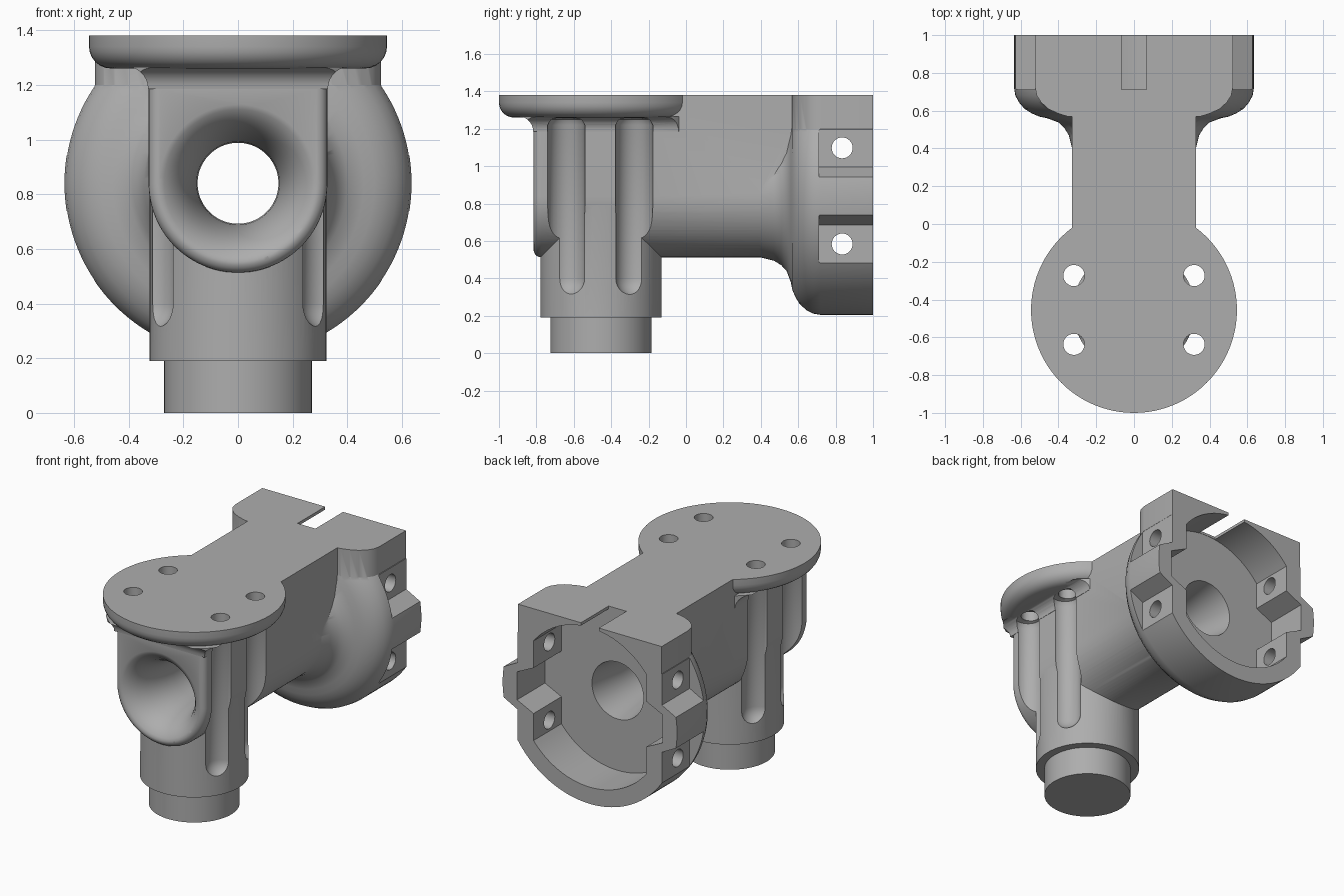
import bpy, bmesh, math
from mathutils import Matrix, Vector

if "Cube" in bpy.data.objects:
    bpy.data.objects.remove(bpy.data.objects["Cube"])

AXIS_Z = 0.84      # height of the horizontal bore
POST_Y = -0.455    # centre line of the vertical post
TOP = 1.38

metal = bpy.data.materials.new("plain_grey")
metal.use_nodes = True
grey = (0.42, 0.42, 0.42, 1)
metal.diffuse_color = grey
metal.node_tree.nodes["Principled BSDF"].inputs["Base Color"].default_value = grey


def finish(name, bm):
    bmesh.ops.recalc_face_normals(bm, faces=bm.faces)
    mesh = bpy.data.meshes.new(name)
    bm.to_mesh(mesh)
    bm.free()
    mesh.materials.append(metal)
    ob = bpy.data.objects.new(name, mesh)
    bpy.context.scene.collection.objects.link(ob)
    return ob


def lathe(name, profile, centre, axis="Z", steps=96):
    """Spin (radius, height) points that start and end on the axis."""
    bm = bmesh.new()
    vs = [bm.verts.new((r, 0, h)) for r, h in profile]
    es = [bm.edges.new(pair) for pair in zip(vs, vs[1:])]
    bmesh.ops.spin(bm, geom=vs + es, cent=(0, 0, 0), axis=(0, 0, 1),
                   angle=math.tau, steps=steps, use_merge=True)
    bmesh.ops.remove_doubles(bm, verts=bm.verts, dist=1e-5)
    turn = {"Z": Matrix(), "Y": Matrix.Rotation(-math.pi / 2, 4, "X"),
            "X": Matrix.Rotation(math.pi / 2, 4, "Y")}[axis]
    bm.transform(Matrix.Translation(centre) @ turn)
    return finish(name, bm)


def rod(name, radius, low, high, centre, axis="Z", steps=96):
    return lathe(name, [(0, low), (radius, low), (radius, high), (0, high)], centre, axis, steps)


def prism(name, outline, low, high, axis="Y", bevel=0):
    """Extrude an outline along Y (points are x, z) or Z (points are x, y)."""
    bm = bmesh.new()
    place = (lambda a, b: (a, low, b)) if axis == "Y" else (lambda a, b: (a, b, low))
    face = bm.faces.new([bm.verts.new(place(a, b)) for a, b in outline])
    rim = list(face.edges)
    new = bmesh.ops.extrude_face_region(bm, geom=[face], use_keep_orig=True)["geom"]
    step = (0, high - low, 0) if axis == "Y" else (0, 0, high - low)
    bmesh.ops.translate(bm, verts=[g for g in new if isinstance(g, bmesh.types.BMVert)], vec=step)
    if bevel:
        bmesh.ops.recalc_face_normals(bm, faces=bm.faces)
        bmesh.ops.bevel(bm, geom=rim, offset=bevel, segments=5, profile=0.5, affect="EDGES")
    return finish(name, bm)


def box(name, x, y, z):
    return prism(name, [(x[0], z[0]), (x[1], z[0]), (x[1], z[1]), (x[0], z[1])], *y)


def combine(target, tool, op):
    mod = target.modifiers.new("combine", "BOOLEAN")
    mod.operation, mod.solver, mod.object = op, "EXACT", tool
    bpy.context.view_layer.objects.active = target
    bpy.ops.object.modifier_apply(modifier=mod.name)
    bpy.data.objects.remove(tool)


def arc(radius, start, end, n):
    return [(radius * math.cos(start + (end - start) * i / n),
             radius * math.sin(start + (end - start) * i / n)) for i in range(n + 1)]


# Horizontal arm: round bottom, flat sides, softened front edge
under = [(x, AXIS_Z + z) for x, z in arc(0.327, math.pi, math.tau, 48)]
body = prism("valve_body", under + [(0.327, 1.42), (-0.327, 1.42)], -0.815, 0.8, bevel=0.04)

# Vertical post
combine(body, rod("post", 0.324, 0.19, 1.3, (0, POST_Y, 0)), "UNION")

# Round head at the back, flaring out of the arm, and the square shoulders above it
flare = [(0.30, 0.34), (0.328, 0.40), (0.345, 0.47), (0.37, 0.51), (0.40, 0.538), (0.46, 0.56),
         (0.50, 0.568), (0.54, 0.585), (0.58, 0.61), (0.61, 0.645), (0.628, 0.68), (0.635, 0.72)]
combine(body, lathe("head", [(0, 0.34)] + flare + [(0.635, 1.06), (0, 1.06)],
                    (0, 0, AXIS_Z), "Y", 128), "UNION")
side = [(math.sqrt(r * r - 0.36 ** 2), y) for r, y in flare if r > 0.48] + [(0.523, 1.04)]
combine(body, prism("shoulders", side + [(-x, y) for x, y in reversed(side)],
                    1.2, 1.44, "Z"), "UNION")

# Mounting flange with a rounded lower edge
edge = [(0.465 + 0.08 * math.sin(t), 1.34 - 0.08 * math.cos(t))
        for t in [i * math.pi / 12 for i in range(7)]]
flange = lathe("flange", [(0, 1.26)] + edge + [(0.545, 1.46), (0, 1.46)], (0, POST_Y, 0))

# Concave fillet beneath the flange, following the arm
bm = bmesh.new()
rings = []
for i in range(8):
    t = i * math.pi / 14
    o, z = 0.002 + 0.075 * (1 - math.cos(t)), 1.185 + 0.08 * math.sin(t)
    rings.append([bm.verts.new((x, y, z)) for x, y in
                  ((-0.327 - o, -0.815 - o), (0.327 + o, -0.815 - o),
                   (0.327 + o, 0.05), (-0.327 - o, 0.05))])
for a, b in zip(rings, rings[1:]):
    for k in range(4):
        bm.faces.new((a[k], a[k - 1], b[k - 1], b[k]))
bm.faces.new(rings[0])
bm.faces.new(rings[-1])
fillet = finish("fillet", bm)
combine(fillet, rod("trim", 0.53, 1.0, 1.5, (0, POST_Y, 0)), "INTERSECT")
combine(flange, fillet, "UNION")
combine(body, flange, "UNION")

# Trim the top and the back flat
combine(body, box("top_trim", (-2, 2), (-2, 2), (TOP, 2)), "DIFFERENCE")
combine(body, box("back_trim", (-2, 2), (1, 2), (-1, 3)), "DIFFERENCE")

# Recess in the head: circle with flat bosses and a groove at each side
half = math.acos(0.41 / 0.525)
groove = [(0.41, -0.15), (0.53, -0.092), (0.53, 0.092), (0.41, 0.15)]
outline = (arc(0.525, half, math.pi - half, 32) + [(-x, -z) for x, z in groove]
           + arc(0.525, math.pi + half, math.tau - half, 32) + groove)
combine(body, prism("recess", [(x, z + AXIS_Z) for x, z in outline], 0.71, 1.2), "DIFFERENCE")
combine(body, box("slot", (-0.065, 0.065), (0.712, 1.2), (1.2, 1.6)), "DIFFERENCE")

# Flats on the head sides, leaving a ridge between them
flat = [(0.525, 0.155), (0.525, 0.40), (0.8, 0.40), (0.8, 0.092), (0.645, 0.092)]
for sx in (-1, 1):
    for sz in (-1, 1):
        combine(body, prism("flat", [(sx * x, AXIS_Z + sz * z) for x, z in flat],
                            0.711, 1.2), "DIFFERENCE")

# Flared through bore
bore = [(0, -0.9), (0.33, -0.9), (0.30, -0.82), (0.27, -0.808), (0.24, -0.785), (0.21, -0.745),
        (0.185, -0.69), (0.165, -0.62), (0.152, -0.54), (0.148, -0.46), (0.148, 0.45),
        (0.188, 0.713), (0, 0.713)]
combine(body, lathe("bore", bore, (0, 0, AXIS_Z), "Y"), "DIFFERENCE")

# Cross holes through the side bosses
for z in (1.098, 0.584):
    combine(body, rod("cross_hole", 0.056, -1, 1, (0, 0.835, z), "X", 32), "DIFFERENCE")

# Screw channels down the post and their holes through the flange
channel = [(r, z + 0.4) for r, z in arc(0.1, -math.pi / 2, 0, 8)]
channel[0] = (0, 0.3)
channel += [(0.1, 1.22), (0.085, 1.25), (0.06, 1.259), (0, 1.259)]
for x in (-0.318, 0.318):
    for y in (-0.64, -0.277):
        combine(body, lathe("channel", channel, (x * 1.04, y, 0), steps=40), "DIFFERENCE")
        hole_y = POST_Y + math.copysign(0.182, y - POST_Y)
        combine(body, rod("screw_hole", 0.056, 1.2, 1.5, (x, hole_y, 0), steps=32), "DIFFERENCE")

# Locating pin under the post
pin = rod("locating_pin", 0.27, 0, 0.25, (0, POST_Y, 0))

for ob in (body, pin):
    bpy.ops.object.select_all(action="DESELECT")
    ob.select_set(True)
    bpy.context.view_layer.objects.active = ob
    bpy.ops.object.shade_smooth_by_angle(angle=math.radians(32))
